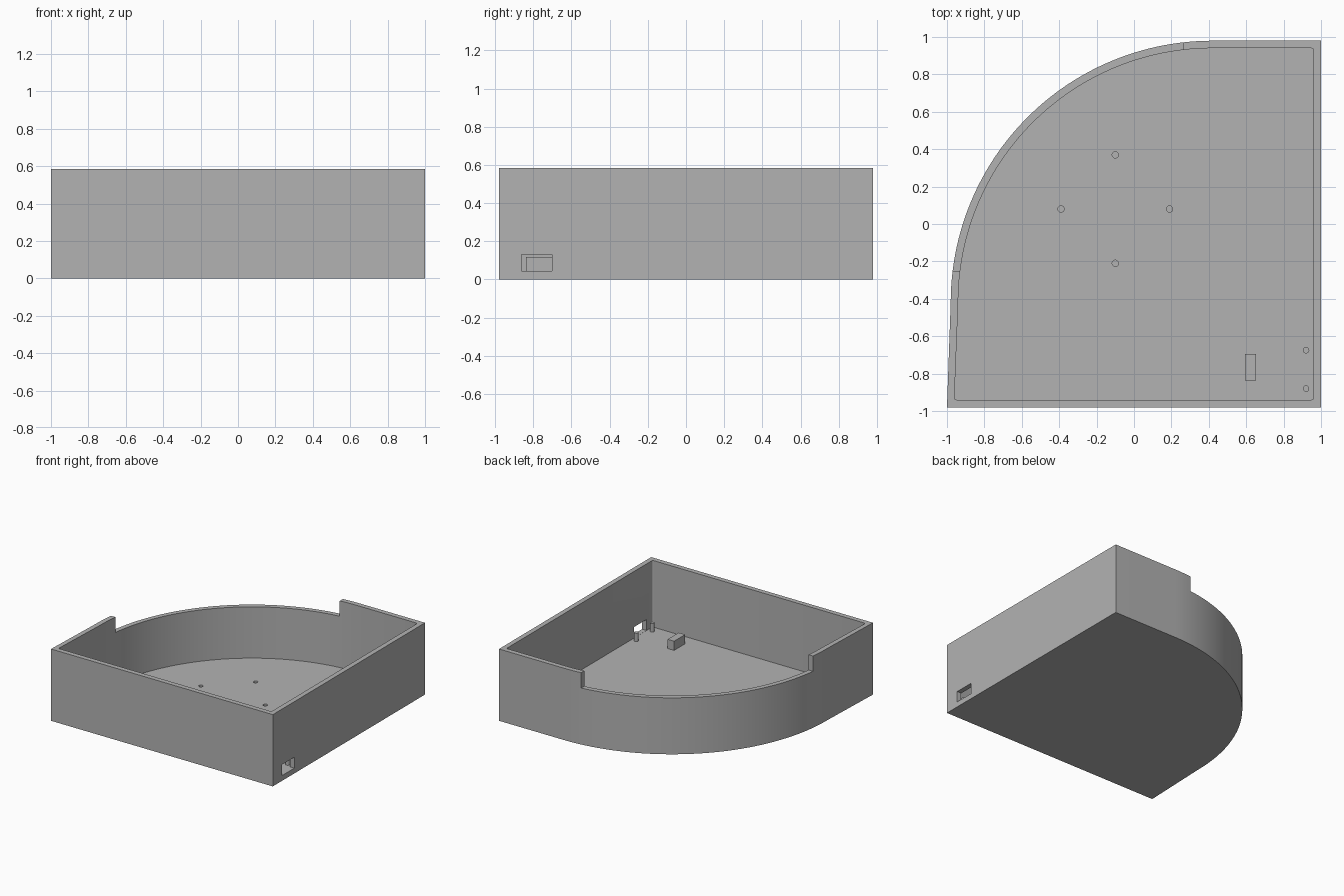
import bpy, bmesh, math

if "Cube" in bpy.data.objects:
    bpy.data.objects.remove(bpy.data.objects["Cube"])

H = 0.585            # full wall height
LOW = 0.46           # lowered rim along the curved wall
FLOOR = 0.042        # floor thickness
WALL = 0.04
CX, CY, R = 0.42, -0.42, 1.40   # centre and radius of the curved corner

grey = bpy.data.materials.new("plain_grey")
grey.diffuse_color = (0.45, 0.45, 0.45, 1)
grey.use_nodes = True
grey.node_tree.nodes["Principled BSDF"].inputs["Base Color"].default_value = grey.diffuse_color


def arc(cx, cy, r, a0, a1, n):
    return [(cx + r * math.cos(math.radians(a0 + (a1 - a0) * i / n)),
             cy + r * math.sin(math.radians(a0 + (a1 - a0) * i / n)))
            for i in range(n + 1)]


def prism(name, pts, z0, z1):
    """Extrude a counter-clockwise outline between two heights."""
    bm = bmesh.new()
    face = bm.faces.new([bm.verts.new((x, y, z0)) for x, y in pts])
    top = bmesh.ops.extrude_face_region(bm, geom=[face])["geom"]
    for v in top:
        if isinstance(v, bmesh.types.BMVert):
            v.co.z = z1
    bmesh.ops.recalc_face_normals(bm, faces=bm.faces)
    mesh = bpy.data.meshes.new(name)
    bm.to_mesh(mesh)
    bm.free()
    ob = bpy.data.objects.new(name, mesh)
    bpy.context.collection.objects.link(ob)
    mesh.materials.append(grey)
    return ob


def box(name, x0, x1, y0, y1, z0, z1):
    return prism(name, [(x0, y0), (x1, y0), (x1, y1), (x0, y1)], z0, z1)


def activate(ob):
    bpy.ops.object.select_all(action='DESELECT')
    bpy.context.view_layer.objects.active = ob
    ob.select_set(True)


def cut(ob, cutter):
    mod = ob.modifiers.new("cut", 'BOOLEAN')
    mod.operation = 'DIFFERENCE'
    mod.solver = 'EXACT'
    mod.object = cutter
    activate(ob)
    bpy.ops.object.modifier_apply(modifier=mod.name)
    bpy.data.objects.remove(cutter, do_unlink=True)


# Tray shell: square with one large rounded corner
outline = [(-1, -0.98), (1, -0.98), (1, 0.98)] + arc(CX, CY, R, 90, 180, 64)
tray = prism("tray_shell", outline, 0, H)

# Hollow inside, with tiny fillets in the three square corners
ix, iy, f = 1 - WALL, 0.98 - WALL, 0.012
inner = (arc(-ix + f, -iy + f, f, 180, 270, 4) + arc(ix - f, -iy + f, f, 270, 360, 4)
         + arc(ix - f, iy - f, f, 0, 90, 4) + arc(CX, CY, R - WALL, 90, 180, 64))
cut(tray, prism("hollow", inner, FLOOR, H + 0.2))

# Lowered rim on the curved wall
cut(tray, box("rim_notch", -1.2, 0.265, -0.25, 1.2, LOW, H + 0.2))

# Cable slot through the right wall
cut(tray, box("cable_slot", 0.94, 1.1, -0.862, -0.703, FLOOR + 0.001, 0.132))

# Four blind screw holes in the floor
for i in range(4):
    a = i * math.pi / 2
    x, y = -0.1 + 0.29 * math.cos(a), 0.08 + 0.29 * math.sin(a)
    cut(tray, prism("screw_hole", arc(x, y, 0.017, 0, 345, 23), 0.012, FLOOR + 0.05))

activate(tray)
bpy.ops.object.shade_smooth_by_angle(angle=math.radians(30))

# Two locating pegs beside the slot
for y, side in ((-0.675, "back"), (-0.88, "front")):
    peg = prism("peg_" + side, arc(0.92, y, 0.017, 0, 345, 23), FLOOR - 0.01, 0.11)
    activate(peg)
    bpy.ops.object.shade_smooth_by_angle(angle=math.radians(30))

# Stop block behind the slot
box("stop_block", 0.594, 0.652, -0.838, -0.695, FLOOR - 0.01, 0.117)
